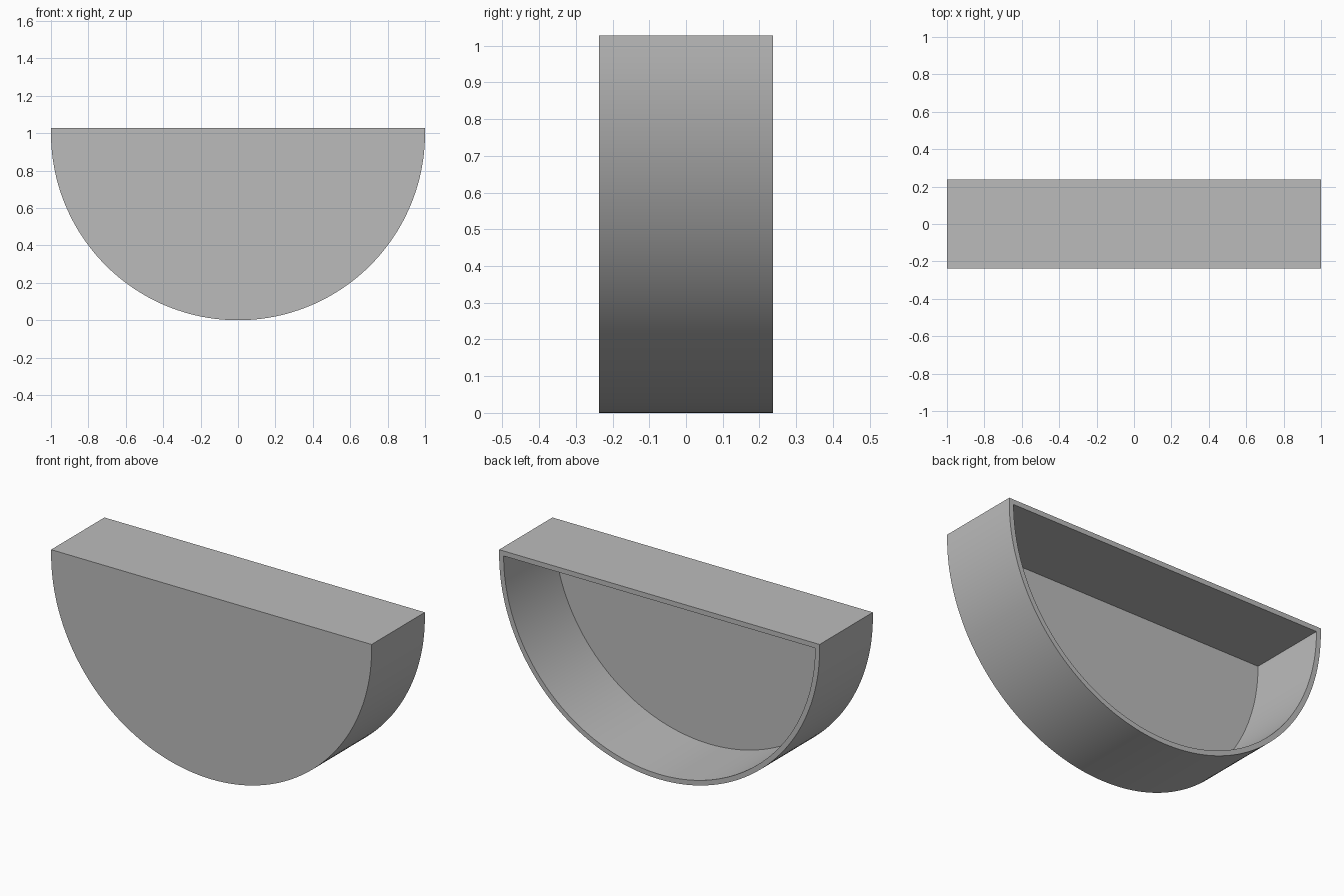
import bpy
import bmesh
import math

cube = bpy.data.objects.get("Cube")
if cube:
    bpy.data.objects.remove(cube, do_unlink=True)

RADIUS = 1.0
WALL = 0.028
HALF_DEPTH = 0.2375
SEGMENTS = 96

grey = bpy.data.materials.new("plain grey")
grey.use_nodes = True
colour = (0.5, 0.5, 0.5, 1.0)
grey.diffuse_color = colour
grey.node_tree.nodes["Principled BSDF"].inputs["Base Color"].default_value = colour


def half_round(bm, radius, top, y):
    """Half-circle outline, with short straight sides up to the flat top."""
    points = [(radius * math.cos(a), RADIUS + radius * math.sin(a))
              for a in (math.pi * (1 + i / SEGMENTS) for i in range(SEGMENTS + 1))]
    if top > RADIUS:
        points = [(-radius, top)] + points + [(radius, top)]
    return [bm.verts.new((x, y, z)) for x, z in points]


def bridge(bm, a, b):
    for i in range(len(a)):
        j = (i + 1) % len(a)
        bm.faces.new((a[i], a[j], b[j], b[i]))


bm = bmesh.new()
top = RADIUS + WALL

# Outer shell with a closed front
front = half_round(bm, RADIUS, top, -HALF_DEPTH)
rim_out = half_round(bm, RADIUS, top, HALF_DEPTH)
bm.faces.new(front)
bridge(bm, front, rim_out)

# Recess open at the back
rim_in = half_round(bm, RADIUS - WALL, RADIUS, HALF_DEPTH)
floor = half_round(bm, RADIUS - WALL, RADIUS, WALL - HALF_DEPTH)
bridge(bm, rim_in, floor)
bm.faces.new(floor)

# Rim: curved strip, end blocks and top strip
arc = rim_out[1:-1]
for i in range(SEGMENTS):
    bm.faces.new((arc[i], arc[i + 1], rim_in[i + 1], rim_in[i]))
bm.faces.new((rim_out[0], arc[0], rim_in[0]))
bm.faces.new((rim_out[-1], rim_in[-1], arc[-1]))
bm.faces.new((rim_out[0], rim_in[0], rim_in[-1], rim_out[-1]))

bmesh.ops.recalc_face_normals(bm, faces=bm.faces)
mesh = bpy.data.meshes.new("half_round_tray")
bm.to_mesh(mesh)
bm.free()
mesh.materials.append(grey)

tray = bpy.data.objects.new("half_round_tray", mesh)
bpy.context.collection.objects.link(tray)
bpy.ops.object.select_all(action="DESELECT")
tray.select_set(True)
bpy.context.view_layer.objects.active = tray
bpy.ops.object.shade_smooth_by_angle(angle=math.radians(30))
